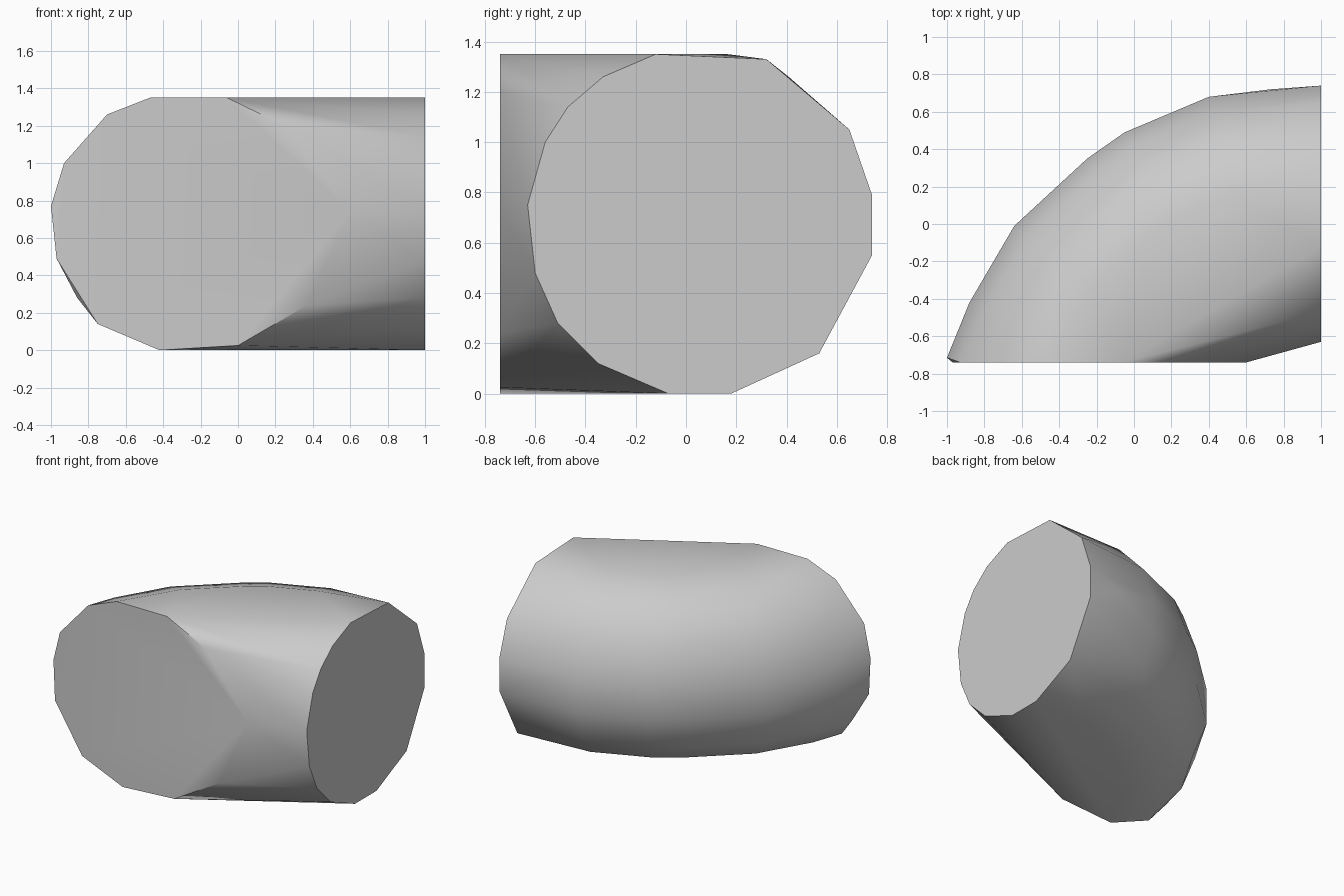
import bpy
import bmesh
from math import radians
from mathutils import Vector

cube = bpy.data.objects.get("Cube")
if cube:
    bpy.data.objects.remove(cube, do_unlink=True)

# Flat colour
grey = bpy.data.materials.new("light grey")
grey.use_nodes = True
colour = (0.6, 0.6, 0.6, 1)
grey.diffuse_color = colour
grey.node_tree.nodes["Principled BSDF"].inputs["Base Color"].default_value = colour

# Front opening outline (x, z), and side opening outline (y, z)
FRONT_Y, SIDE_X = -0.74, 1.0
front = [(-0.47, 1.35), (-0.7, 1.26), (-0.93, 1.0), (-0.97, 0.49), (-0.75, 0.14),
         (-0.42, 0), (0, 0.025), (0.37, 0.24), (0.6, 0.74), (0.25, 1.2), (-0.06, 1.35)]
side = [(-0.12, 1.35), (-0.33, 1.26), (-0.47, 1.14), (-0.56, 1), (-0.63, 0.75),
        (-0.6, 0.48), (-0.51, 0.28), (-0.35, 0.12), (-0.07, 0), (0.18, 0),
        (0.53, 0.16), (0.74, 0.55), (0.74, 0.79), (0.65, 1.05), (0.32, 1.33)]
points = [Vector((x, FRONT_Y, z)) for x, z in front]
points += [Vector((SIDE_X, y, z)) for y, z in side]
points += [Vector((-1, -0.715, 0.77)), Vector((-0.86, -0.7, 0.28))]

# Outer half section (inset, height), carried along the outside of the bend
section = [(0.53, 1.35), (0.28, 1.26), (0.09, 1.05), (0, 0.78), (0, 0.52),
           (0.09, 0.28), (0.23, 0.14), (0.55, 0)]
bend = [((-0.88, -0.42), (0.9, -0.43)), ((-0.64, -0.01), (0.78, -0.62)),
        ((-0.25, 0.35), (0.62, -0.78)), ((-0.05, 0.49), (0.5, -0.86)),
        ((0.4, 0.68), (0.25, -0.97))]
for (x, y), (nx, ny) in bend:
    points += [Vector((x + nx * d, y + ny * d, z)) for d, z in section]
points.append(Vector((0.73, 0.72, 0.7)))

# Bent pipe block: a hull around the two openings and the bend
bm = bmesh.new()
for p in points:
    bm.verts.new(p)
hull = bmesh.ops.convex_hull(bm, input=bm.verts)
loose = {v for v in bm.verts if not v.link_faces}
bmesh.ops.delete(bm, geom=list(loose), context="VERTS")
bmesh.ops.dissolve_limit(bm, angle_limit=radians(1), verts=bm.verts, edges=bm.edges)
bmesh.ops.recalc_face_normals(bm, faces=bm.faces)
mesh = bpy.data.meshes.new("elbow_block")
bm.to_mesh(mesh)
bm.free()
mesh.materials.append(grey)
elbow = bpy.data.objects.new("elbow_block", mesh)
bpy.context.collection.objects.link(elbow)

# Smooth bend with crisp opening edges
bpy.ops.object.select_all(action="DESELECT")
elbow.select_set(True)
bpy.context.view_layer.objects.active = elbow
bpy.ops.object.shade_smooth_by_angle(angle=radians(33))
